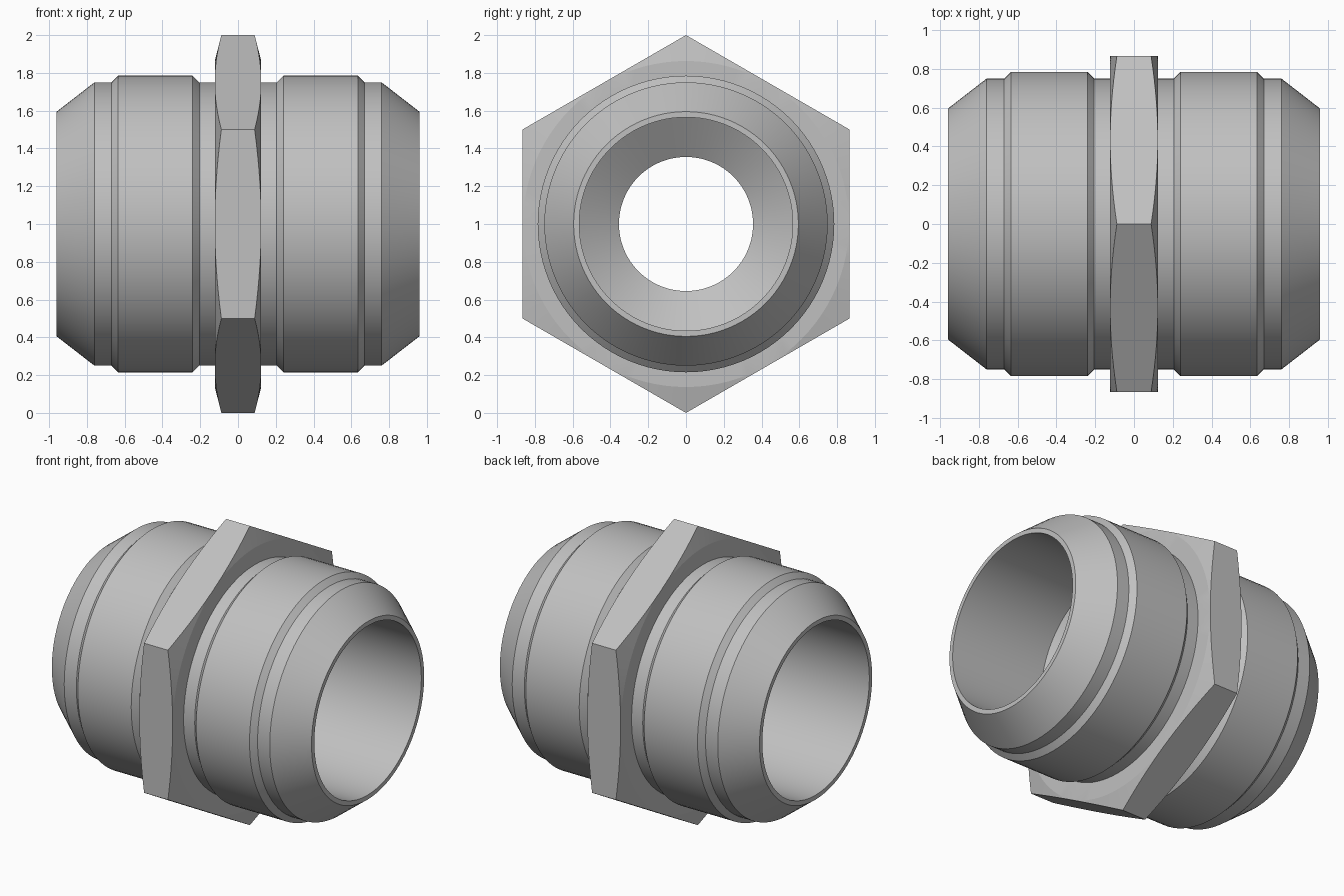
import bpy, bmesh, math

SEGMENTS = 96
CENTRE_Z = 1.0
FLAT = math.sqrt(3) / 2   # hexagon centre to flat

cube = bpy.data.objects.get("Cube")
if cube:
    bpy.data.objects.remove(cube, do_unlink=True)

steel = bpy.data.materials.new("plain_grey_steel")
steel.use_nodes = True
colour = (0.53, 0.53, 0.53, 1)
steel.diffuse_color = colour
steel.node_tree.nodes["Principled BSDF"].inputs["Base Color"].default_value = colour


def sweep(name, section, sharp_angle):
    """Sweep a closed (x, radius) section, given per angle, around the x axis."""
    bm = bmesh.new()
    rings = []
    for i in range(SEGMENTS):
        a = 2 * math.pi * i / SEGMENTS
        rings.append([bm.verts.new((x, r * math.sin(a), CENTRE_Z + r * math.cos(a)))
                      for x, r in section(a)])
    for i, ring in enumerate(rings):
        after = rings[(i + 1) % SEGMENTS]
        for j in range(len(ring)):
            k = (j + 1) % len(ring)
            bm.faces.new((ring[j], ring[k], after[k], after[j]))
    bmesh.ops.recalc_face_normals(bm, faces=bm.faces)
    mesh = bpy.data.meshes.new(name)
    bm.to_mesh(mesh)
    bm.free()
    mesh.materials.append(steel)
    obj = bpy.data.objects.new(name, mesh)
    bpy.context.collection.objects.link(obj)
    bpy.ops.object.select_all(action="DESELECT")
    obj.select_set(True)
    bpy.context.view_layer.objects.active = obj
    bpy.ops.object.shade_smooth_by_angle(angle=math.radians(sharp_angle))
    return obj


def mirrored(half):
    """Close a half section by mirroring it across x = 0."""
    return half + [(-x, r) for x, r in reversed(half)]


# Tubular body: narrow bore, drilled shoulder, counterbore, lip, nose, raised band, neck
body_half = [(0.12, 0.355), (0.26, 0.565), (0.96, 0.565), (0.96, 0.595),
             (0.76, 0.75), (0.67, 0.75), (0.635, 0.785), (0.24, 0.785),
             (0.205, 0.75), (0.1, 0.75)]
body_section = mirrored(body_half)
sweep("fitting_body", lambda a: body_section, 25)


# Hexagonal collar with conical corner chamfers
def collar_section(a):
    from_flat = a % (math.pi / 3) - math.pi / 6
    radius = FLAT / math.cos(from_flat)
    edge_x = 0.123 - 0.26 * (radius - FLAT)
    return mirrored([(0.123, 0.74), (0.123, FLAT - 0.003), (edge_x, radius)][::-1])[::-1]


sweep("hex_collar", collar_section, 10)
